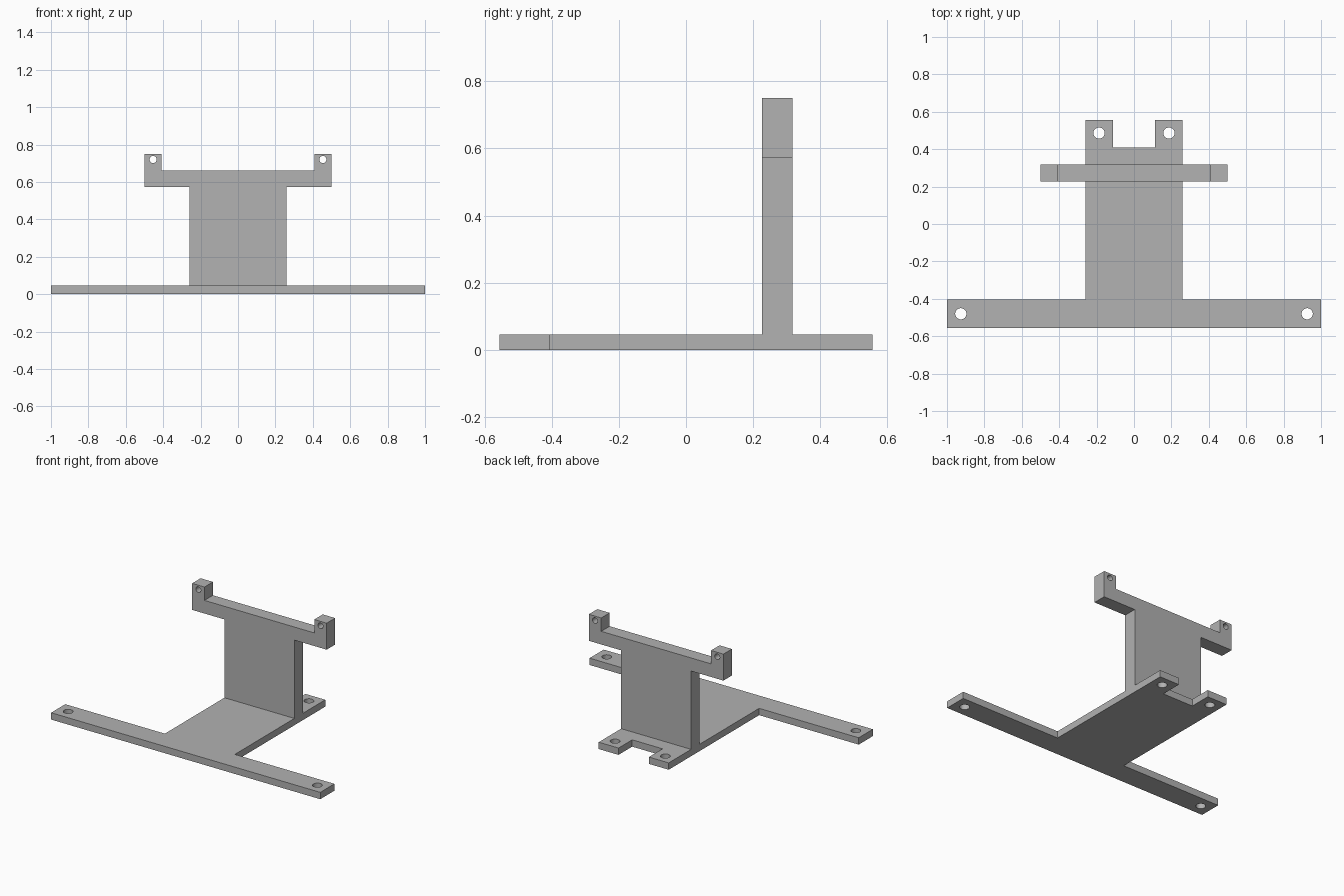
import bpy, bmesh, math
from mathutils import Matrix

cube = bpy.data.objects.get("Cube")
if cube:
    bpy.data.objects.remove(cube, do_unlink=True)

GREY = (0.445, 0.445, 0.445, 1)
grey = bpy.data.materials.new("plain grey")
grey.use_nodes = True
grey.diffuse_color = GREY
grey.node_tree.nodes["Principled BSDF"].inputs["Base Color"].default_value = GREY


def add_loop(curve, points):
    spline = curve.splines.new("POLY")
    spline.points.add(len(points) - 1)
    for p, (u, v) in zip(spline.points, points):
        p.co = (u, v, 0, 1)
    spline.use_cyclic_u = True


def circle(u, v, r, n=32):
    return [(u + r * math.cos(2 * math.pi * i / n),
             v + r * math.sin(2 * math.pi * i / n)) for i in range(n)]


def plate(name, half, holes, thickness, matrix):
    """Symmetric flat plate from the right half outline, with mirrored through holes."""
    curve = bpy.data.curves.new(name, "CURVE")
    curve.dimensions = "2D"
    curve.fill_mode = "BOTH"
    curve.extrude = thickness / 2
    add_loop(curve, half + [(-u, v) for u, v in reversed(half)])
    for u, v, r in holes:
        for side in (1, -1):
            add_loop(curve, circle(side * u, v, r))
    source = bpy.data.objects.new(name + "_profile", curve)
    bpy.context.collection.objects.link(source)
    bpy.context.view_layer.update()
    graph = bpy.context.evaluated_depsgraph_get()
    mesh = bpy.data.meshes.new_from_object(source.evaluated_get(graph))
    bpy.data.objects.remove(source, do_unlink=True)

    # Weld the rims, then merge the flat fill into clean faces
    bm = bmesh.new()
    bm.from_mesh(mesh)
    bmesh.ops.remove_doubles(bm, verts=bm.verts, dist=0.0001)
    bmesh.ops.dissolve_limit(bm, angle_limit=0.01, verts=bm.verts, edges=bm.edges)
    bmesh.ops.transform(bm, matrix=matrix, verts=bm.verts)
    bmesh.ops.recalc_face_normals(bm, faces=bm.faces)
    for f in bm.faces:
        f.smooth = False
    bm.to_mesh(mesh)
    bm.free()
    mesh.name = name
    mesh.materials.clear()
    mesh.materials.append(grey)
    obj = bpy.data.objects.new(name, mesh)
    bpy.context.collection.objects.link(obj)
    return obj


BASE_TOP = 0.046

# Floor plate: wide front bar, central web and two rear tabs
plate("base_plate",
      [(1, -0.555), (1, -0.405), (0.26, -0.405), (0.26, 0.555),
       (0.113, 0.555), (0.113, 0.41)],
      [(0.926, -0.48, 0.03), (0.187, 0.486, 0.03)],
      BASE_TOP, Matrix.Translation((0, 0, BASE_TOP / 2)))

# Upright: column, cross arm and two drilled lugs
plate("upright_bracket",
      [(0.26, BASE_TOP), (0.26, 0.572), (0.5, 0.572), (0.5, 0.75),
       (0.408, 0.75), (0.408, 0.66)],
      [(0.454, 0.72, 0.019)],
      0.09, Matrix.Translation((0, 0.272, 0)) @ Matrix.Rotation(math.pi / 2, 4, "X"))
